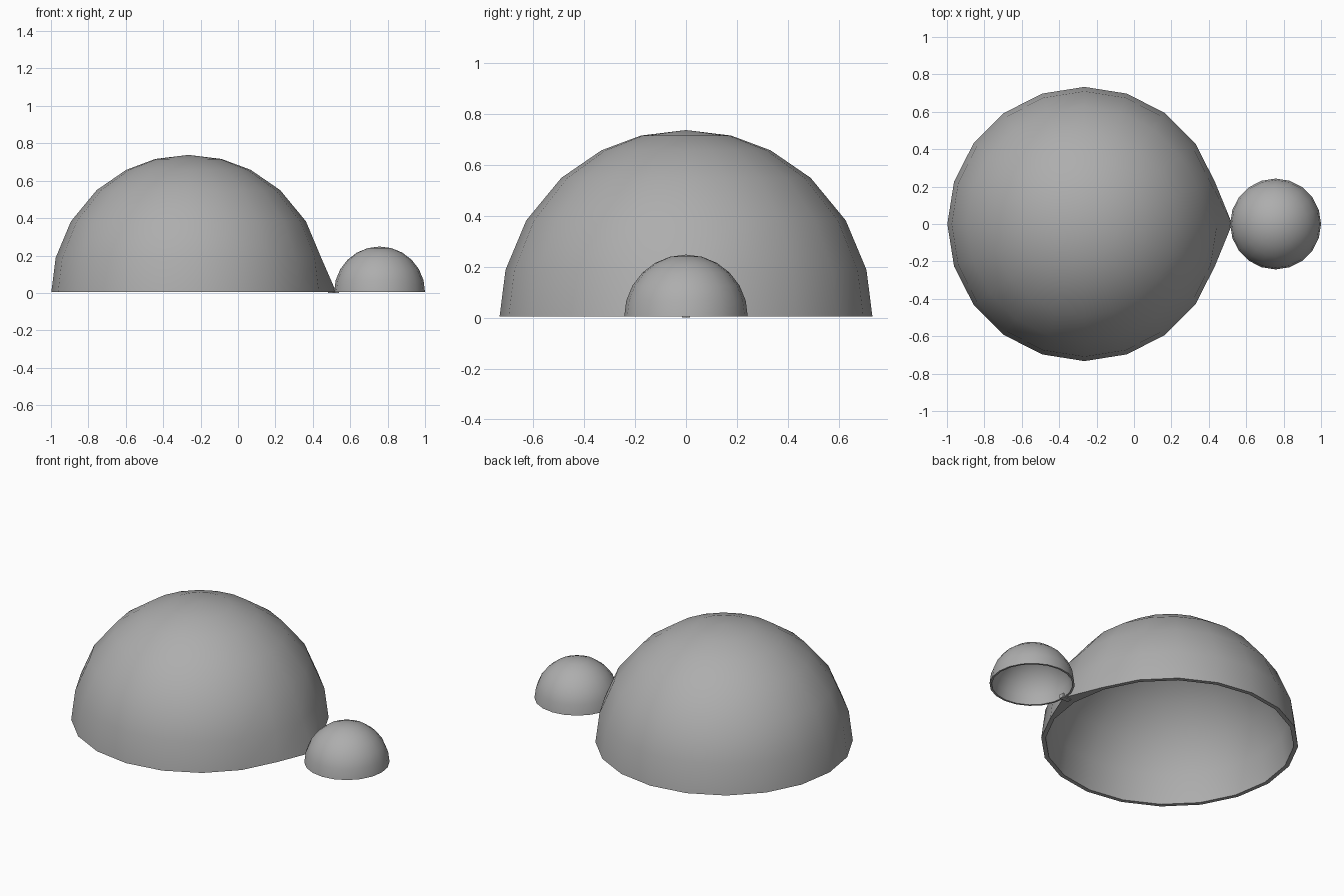
import bpy, bmesh
from math import sin, cos, radians, tau

if "Cube" in bpy.data.objects:
    bpy.data.objects.remove(bpy.data.objects["Cube"])

SEGS = 20
BASE = 0.005  # rims float slightly above the link's underside

# darker grey for all parts
grey = bpy.data.materials.new("dark_grey")
grey.diffuse_color = (0.42, 0.42, 0.42, 1)
grey.use_nodes = True
grey.node_tree.nodes["Principled BSDF"].inputs["Base Color"].default_value = grey.diffuse_color


def finish(bm, name):
    me = bpy.data.meshes.new(name)
    bm.to_mesh(me)
    bm.free()
    me.materials.append(grey)
    ob = bpy.data.objects.new(name, me)
    bpy.context.collection.objects.link(ob)
    bpy.ops.object.select_all(action='DESELECT')
    ob.select_set(True)
    bpy.context.view_layer.objects.active = ob
    bpy.ops.object.shade_smooth_by_angle(angle=radians(45))


def dome(name, cx, radius, wall, rings, tip_x=None):
    """Hollow half sphere, open below; optionally one rim corner is drawn out to tip_x."""
    bm = bmesh.new()

    def shell(r):
        loops = []
        for a in rings:
            a = radians(a)
            loops.append([bm.verts.new((cx + r * cos(a) * cos(tau * i / SEGS),
                                        r * cos(a) * sin(tau * i / SEGS),
                                        BASE + r * sin(a))) for i in range(SEGS)])
        return loops, bm.verts.new((cx, 0, BASE + r))

    outer, top = shell(radius)
    inner, ceiling = shell(radius - wall)
    for loops, pole in ((outer, top), (inner, ceiling)):
        for i in range(SEGS):
            j = (i + 1) % SEGS
            for lo, hi in zip(loops, loops[1:]):
                bm.faces.new((lo[i], lo[j], hi[j], hi[i]))
            bm.faces.new((loops[-1][i], loops[-1][j], pole))
    # flat rim joining both shells
    for i in range(SEGS):
        j = (i + 1) % SEGS
        bm.faces.new((outer[0][j], outer[0][i], inner[0][i], inner[0][j]))
    if tip_x is not None:
        outer[0][0].co.x = tip_x
    bmesh.ops.recalc_face_normals(bm, faces=bm.faces)
    finish(bm, name)


# large dome with pointed rim, and small dome beside it
dome("large_dome", -0.265, 0.733, 0.025, (0, 14.5, 31, 48, 63, 76), tip_x=0.525)
dome("small_dome", 0.757, 0.243, 0.012, (0, 15, 30, 45, 60, 75))

# little link block between the two rims
bm = bmesh.new()
bmesh.ops.create_cube(bm, size=1)
bmesh.ops.scale(bm, vec=(0.06, 0.03, 0.025), verts=bm.verts)
bmesh.ops.translate(bm, vec=(0.51, 0, 0.0125), verts=bm.verts)
finish(bm, "link_block")
